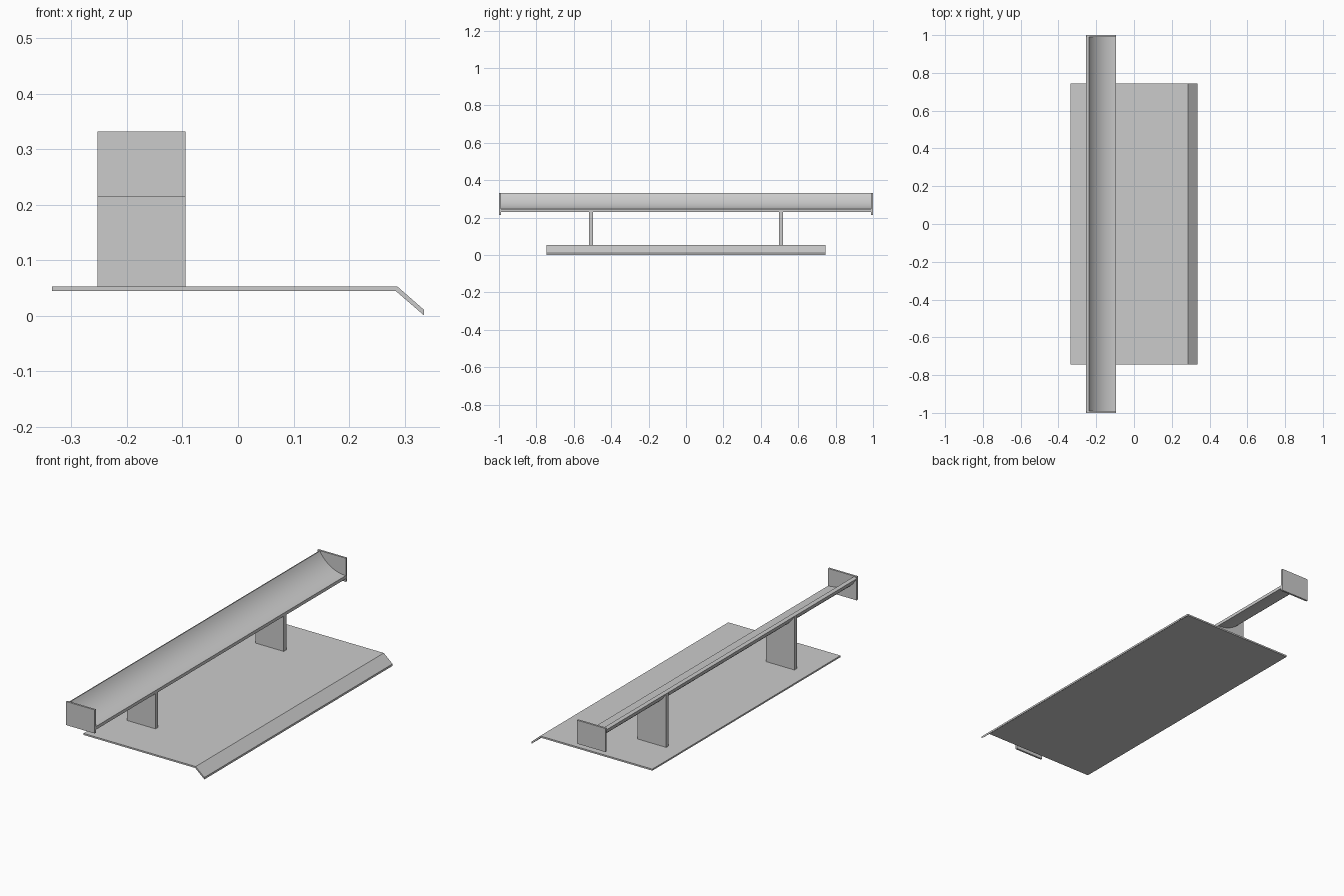
import bpy, bmesh, math

if "Cube" in bpy.data.objects:
    bpy.data.objects.remove(bpy.data.objects["Cube"])

def extrude_profile(name, pts, y0, y1, smooth=False):
    """Closed x-z profile extruded along y."""
    bm = bmesh.new()
    a = [bm.verts.new((x, y0, z)) for x, z in pts]
    b = [bm.verts.new((x, y1, z)) for x, z in pts]
    n = len(pts)
    bm.faces.new(a)
    bm.faces.new(b[::-1])
    for i in range(n):
        j = (i + 1) % n
        bm.faces.new((a[i], b[i], b[j], a[j]))
    bmesh.ops.recalc_face_normals(bm, faces=bm.faces)
    me = bpy.data.meshes.new(name)
    bm.to_mesh(me)
    bm.free()
    ob = bpy.data.objects.new(name, me)
    bpy.context.collection.objects.link(ob)
    if smooth:
        bpy.ops.object.select_all(action='DESELECT')
        ob.select_set(True)
        bpy.context.view_layer.objects.active = ob
        bpy.ops.object.shade_smooth_by_angle(angle=math.radians(30))
    return ob

X0, X1 = -0.253, -0.095          # back and front of the trough
CZ, R, T = 0.4095, 0.1645, 0.016  # arc centre height, inner radius, wall
SWEEP = math.radians(61.1)

def arc(r, steps=24):
    """Arc from the front lip (bottom) up to the back rim."""
    return [(X1 - r * math.sin(SWEEP * i / steps),
             CZ - r * math.cos(SWEEP * i / steps)) for i in range(steps + 1)]

# bent base plate
extrude_profile("base_plate", [
    (-0.335, 0.045), (-0.335, 0.053), (0.287, 0.053),
    (0.335, 0.011), (0.335, 0.001), (0.284, 0.045)], -0.745, 0.745)

# curved trough
extrude_profile("trough", arc(R) + arc(R + T)[::-1], -0.99, 0.99, True)

for side, s in (("front", -1), ("back", 1)):
    # square end cap
    extrude_profile(side + "_end_cap", [
        (X0, 0.214), (X1, 0.214), (X1, 0.332), (X0, 0.332)], s * 0.99, s * 1.0)
    # support with a top cut to the trough underside
    extrude_profile(side + "_support",
                    [(X0, 0.053), (X1, 0.053)] + arc(R + T), s * 0.498, s * 0.518)
